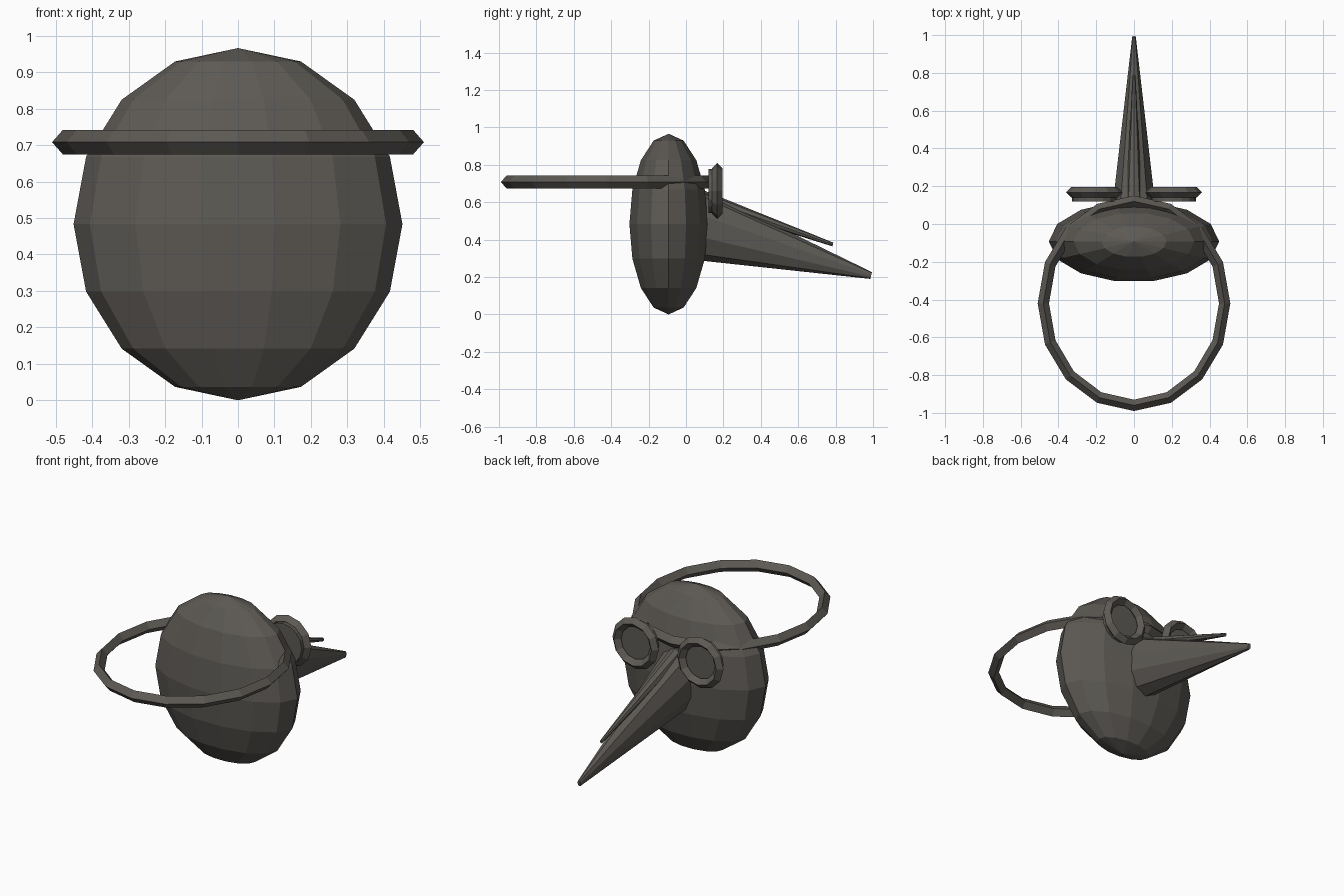
import bpy, bmesh, math
from mathutils import Matrix, Vector

cube = bpy.data.objects.get("Cube")
if cube:
    bpy.data.objects.remove(cube, do_unlink=True)

leather = bpy.data.materials.new("dark_leather")
leather.use_nodes = True
colour = (0.11, 0.102, 0.09, 1)
leather.diffuse_color = colour
leather.node_tree.nodes["Principled BSDF"].inputs["Base Color"].default_value = colour


def finish(name, bm):
    bmesh.ops.recalc_face_normals(bm, faces=bm.faces)
    mesh = bpy.data.meshes.new(name)
    bm.to_mesh(mesh)
    bm.free()
    mesh.materials.append(leather)
    obj = bpy.data.objects.new(name, mesh)
    bpy.context.collection.objects.link(obj)
    return obj


def ring(name, centre, radii, thick, segments, upright=False):
    """Elliptical hoop with a diamond cross-section."""
    bm = bmesh.new()
    loops = []
    for i in range(segments):
        a = math.tau * i / segments
        loop = []
        for k in range(4):
            b = math.tau * k / 4
            out = thick[0] * math.cos(b)
            p = Vector(((radii[0] + out) * math.cos(a),
                        (radii[1] + out) * math.sin(a),
                        thick[1] * math.sin(b)))
            if upright:
                p = Vector((p.x, p.z, p.y))
            loop.append(bm.verts.new(p + Vector(centre)))
        loops.append(loop)
    for i in range(segments):
        one, two = loops[i], loops[(i + 1) % segments]
        for k in range(4):
            n = (k + 1) % 4
            bm.faces.new((one[k], two[k], two[n], one[n]))
    return finish(name, bm)


def spike(name, base, tip, base_size, tip_size, sides):
    """Tapered tube between two elliptical ends."""
    bm = bmesh.new()
    ends = []
    for centre, size in ((base, base_size), (tip, tip_size)):
        loop = []
        for i in range(sides):
            a = math.tau * i / sides
            up = size[1] * math.cos(a)
            # ends lean slightly, square to the drooping axis
            p = (size[0] * math.sin(a), centre[0] + 0.25 * up, centre[1] + up)
            loop.append(bm.verts.new(p))
        bm.faces.new(loop)
        ends.append(loop)
    for i in range(sides):
        n = (i + 1) % sides
        bm.faces.new((ends[0][i], ends[0][n], ends[1][n], ends[1][i]))
    return finish(name, bm)


# Mask shell: flattened faceted ball
bm = bmesh.new()
bmesh.ops.create_uvsphere(bm, u_segments=14, v_segments=8, radius=1)
spin = Matrix.Rotation(math.pi / 2, 4, 'Z')
bm.transform(Matrix.Translation((0, -0.093, 0.483))
             @ Matrix.Diagonal((0.451, 0.215, 0.483, 1)) @ spin)
finish("mask_shell", bm)

# Head strap
ring("head_strap", (0, -0.42, 0.708), (0.48, 0.54), (0.03, 0.034), 16)

# Beak and the thin ridge lying over it
spike("beak", (0.05, 0.48), (0.99, 0.208), (0.123, 0.184), (0.01, 0.018), 10)
spike("beak_ridge", (0.05, 0.637), (0.785, 0.374), (0.045, 0.04), (0.008, 0.01), 8)

# Goggles: rim and recessed lens on each side
for side, x in (("left", 0.21), ("right", -0.21)):
    ring(side + "_goggle_rim", (x, 0.167, 0.66), (0.122, 0.122), (0.028, 0.028), 12, True)
    bm = bmesh.new()
    bmesh.ops.create_cone(bm, cap_ends=True, segments=16, radius1=0.118,
                          radius2=0.118, depth=0.026)
    bm.transform(Matrix.Translation((x, 0.133, 0.66))
                 @ Matrix.Rotation(math.pi / 2, 4, 'X'))
    finish(side + "_goggle_lens", bm)
